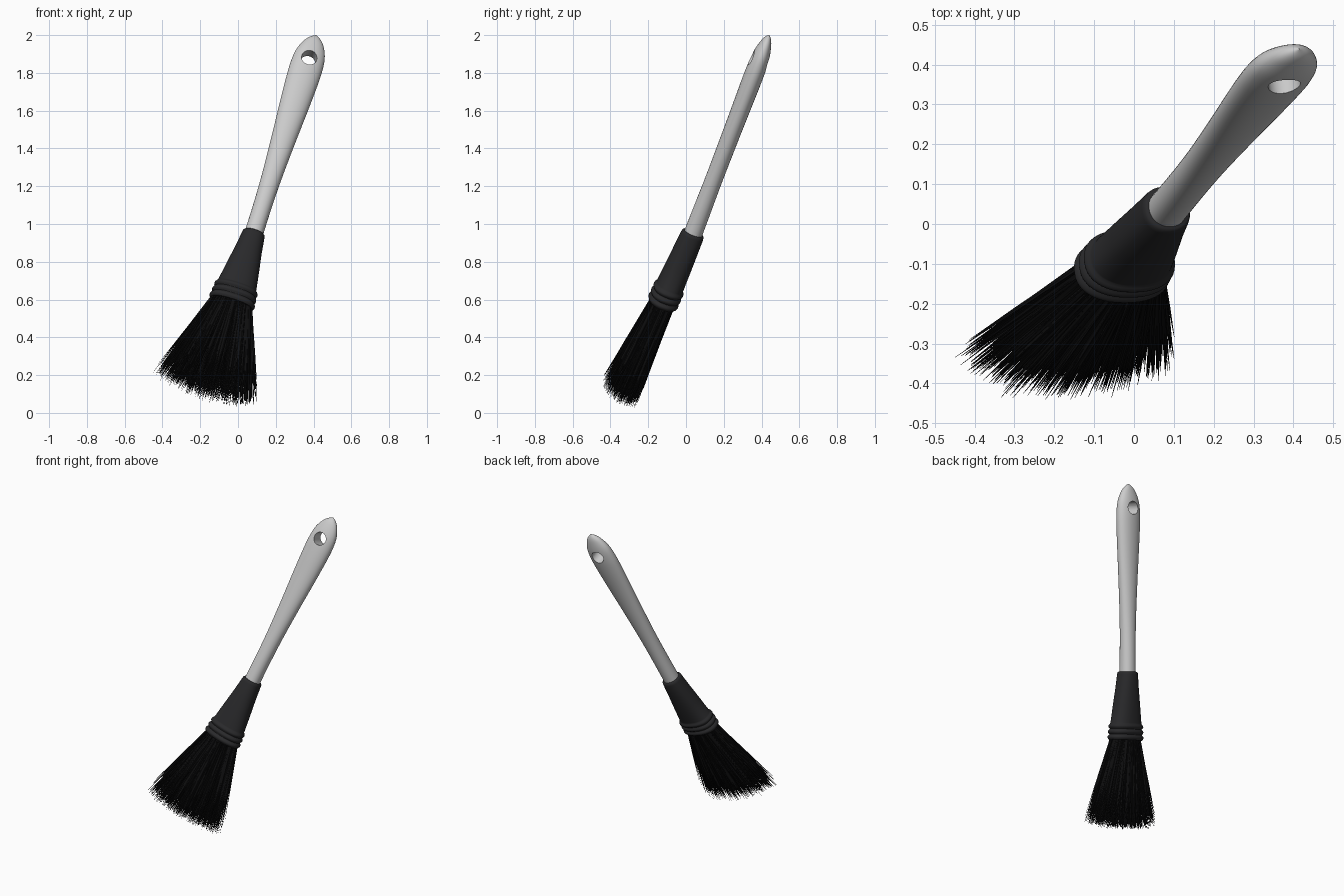
import bpy, bmesh, math, random
from mathutils import Vector, Matrix

if "Cube" in bpy.data.objects:
    bpy.data.objects.remove(bpy.data.objects["Cube"])

random.seed(4)

# Tilted brush frame: W = across the flat face, N = through its thickness
W = Vector((0.953, 0.0, -0.303))
N = Vector((-0.111, 0.931, -0.348))
TIP = Vector((0.415, 0.44, 2.0))
NECK = Vector((0.083, 0.037, 0.948))
MOUTH = Vector((-0.035, -0.125, 0.58))
FAN = Vector((-0.180, -0.355, 0.10))


def material(name, v):
    m = bpy.data.materials.new(name)
    m.diffuse_color = (v, v, v * 1.08, 1)
    m.use_nodes = True
    m.node_tree.nodes["Principled BSDF"].inputs["Base Color"].default_value = m.diffuse_color
    return m


def make_object(name, bm, mat=None):
    me = bpy.data.meshes.new(name)
    bm.to_mesh(me)
    bm.free()
    ob = bpy.data.objects.new(name, me)
    bpy.context.collection.objects.link(ob)
    if mat:
        me.materials.append(mat)
    return ob


def smooth(ob, angle=40):
    bpy.ops.object.select_all(action='DESELECT')
    ob.select_set(True)
    bpy.context.view_layer.objects.active = ob
    bpy.ops.object.shade_smooth_by_angle(angle=math.radians(angle))


def spline(points, steps=5):
    p = [Vector(q) for q in points]
    p = [p[0]] + p + [p[-1]]
    out = []
    for a, b, c, d in zip(p, p[1:], p[2:], p[3:]):
        for i in range(steps):
            t = i / steps
            out.append(0.5 * (2 * b + (c - a) * t + (2 * a - 5 * b + 4 * c - d) * t ** 2
                              + (3 * b - a - 3 * c + d) * t ** 3))
    return out + [p[-1]]


def loft(name, start, direction, sections, power=2.0, sides=40, mat=None):
    """Skin superellipse sections (distance, half width, half thickness)."""
    bm = bmesh.new()
    rings = []
    for d, hw, ht in sections:
        ring = []
        for k in range(sides):
            a = math.tau * k / sides
            c, s = math.cos(a), math.sin(a)
            u = math.copysign(abs(c) ** (2 / power), c) * hw
            v = math.copysign(abs(s) ** (2 / power), s) * ht
            ring.append(bm.verts.new(start + direction * d + W * u + N * v))
        rings.append(ring)
    for r0, r1 in zip(rings, rings[1:]):
        for k in range(sides):
            j = (k + 1) % sides
            bm.faces.new((r0[k], r0[j], r1[j], r1[k]))
    bm.faces.new(rings[0])
    bm.faces.new(rings[-1])
    bmesh.ops.recalc_face_normals(bm, faces=bm.faces)
    return make_object(name, bm, mat)


# Handle: pointed tip swelling to a paddle, then a slim round neck
down = (NECK - TIP).normalized()
handle = loft("handle", TIP, down, spline([
    (0, 0.001, 0.001), (0.02, 0.030, 0.018), (0.053, 0.056, 0.031),
    (0.11, 0.079, 0.044), (0.18, 0.087, 0.050), (0.27, 0.086, 0.051),
    (0.42, 0.078, 0.049), (0.62, 0.065, 0.047), (0.85, 0.053, 0.046),
    (1.05, 0.049, 0.048), (1.24, 0.050, 0.050)]), power=2.1)

# Hanging hole through the paddle
bm = bmesh.new()
bmesh.ops.create_cone(bm, cap_ends=True, segments=32, radius1=0.041, radius2=0.041, depth=0.4)
rot = Vector((0, 0, 1)).rotation_difference(N).to_matrix().to_4x4()
bm.transform(Matrix.Translation(TIP + down * 0.15) @ rot)
cutter = make_object("hole_cutter", bm)
cutter.hide_render = True
mod = handle.modifiers.new("hole", 'BOOLEAN')
mod.object = cutter
mod.operation = 'DIFFERENCE'
mod.solver = 'EXACT'
bpy.context.view_layer.objects.active = handle
bpy.ops.object.modifier_apply(modifier=mod.name)
bpy.data.objects.remove(cutter)
smooth(handle)

# Ferrule: flared rubber collar with three rounded ribs at the mouth
black_rubber = material("dark_rubber", 0.022)
length = (MOUTH - NECK).length
prof = [(-0.006, 0.054, 0.054), (0.0, 0.060, 0.060), (0.012, 0.062, 0.062),
        (0.10, 0.073, 0.066), (0.20, 0.089, 0.070), (length - 0.105, 0.106, 0.074)]
for i in range(3):
    for k in range(7):
        b = 0.010 * math.sin(math.pi * k / 6)
        prof.append((length - 0.10 + 0.034 * (i + k / 6.2), 0.109 + 0.003 * i + b, 0.074 + b))
prof.append((length, 0.108, 0.066))
smooth(loft("ferrule", NECK, (MOUTH - NECK).normalized(), prof, power=2.3, sides=48, mat=black_rubber), 50)

# Bristles: tapered three-sided hairs fanning out of the mouth
bm = bmesh.new()
root_centre = MOUTH - (MOUTH - NECK).normalized() * 0.03
for i in range(1900):
    r, a = math.sqrt(random.random()), random.uniform(0, math.tau)
    u, v = r * math.cos(a), r * math.sin(a)
    root = root_centre + W * u * 0.104 + N * v * 0.062
    u += random.gauss(0, 0.05)
    v += random.gauss(0, 0.08)
    tip = FAN + W * u * 0.285 + N * v * 0.098
    line = tip - root
    line *= random.uniform(0.82, 1.0) * min(1.03, 0.585 / line.length)
    if root.z + line.z < 0.004:
        line *= (root.z - 0.004) / -line.z
    spin = random.uniform(0, math.tau)
    rings = []
    for t, rad in ((0, 0.0045), (0.6, 0.0036), (1, 0.0006)):
        rings.append([bm.verts.new(root + line * t
                                   + W * rad * math.cos(spin + k * math.tau / 3)
                                   + N * rad * math.sin(spin + k * math.tau / 3)) for k in range(3)])
    for r0, r1 in zip(rings, rings[1:]):
        for k in range(3):
            j = (k + 1) % 3
            bm.faces.new((r0[k], r1[k], r1[j], r0[j]))
    bm.faces.new(rings[-1])
bmesh.ops.recalc_face_normals(bm, faces=bm.faces)
make_object("bristles", bm, material("black_bristle", 0.004))
